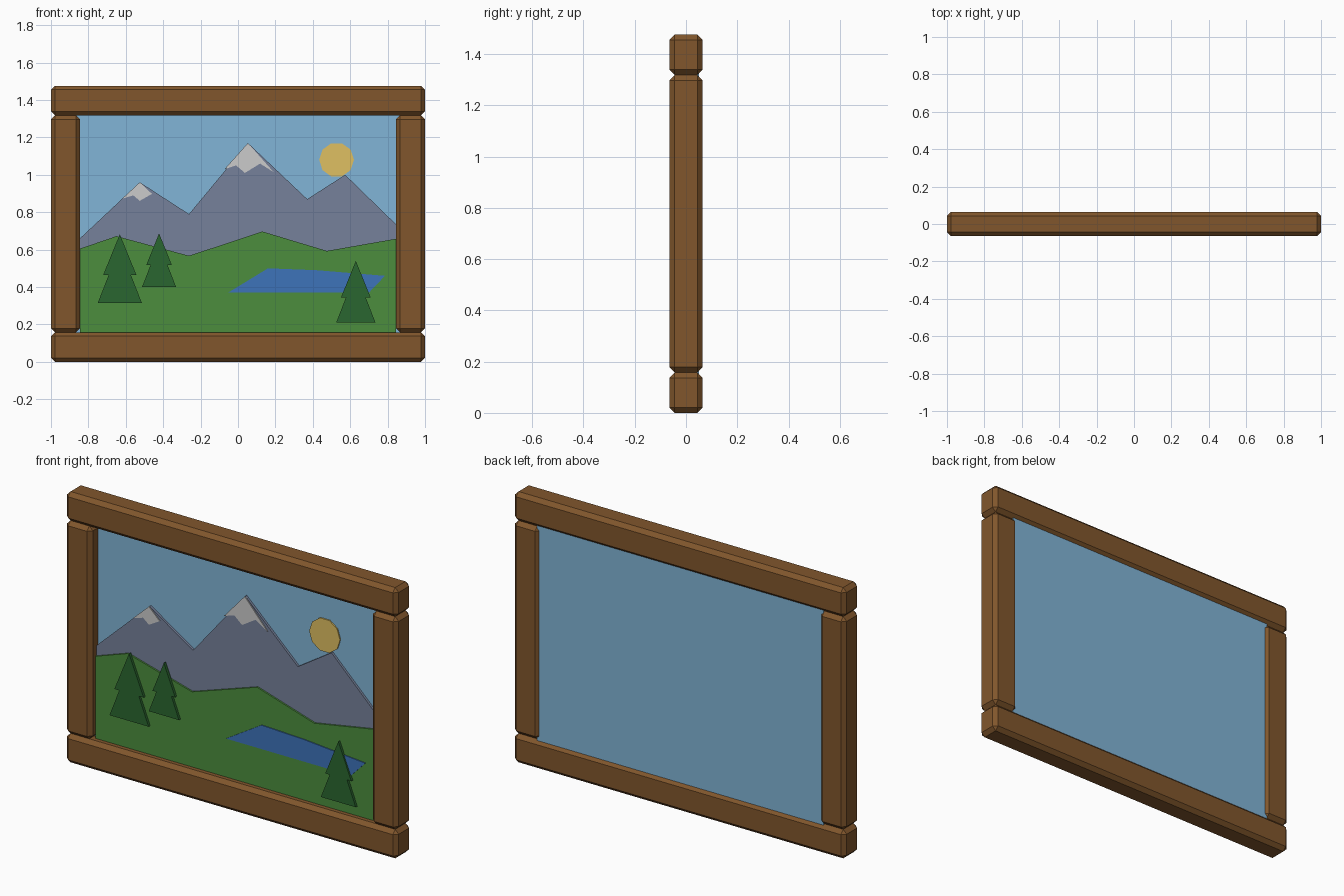
import bpy, bmesh, math

if "Cube" in bpy.data.objects:
    bpy.data.objects.remove(bpy.data.objects["Cube"])

def material(name, rgb):
    m = bpy.data.materials.new(name)
    # display colour to linear
    m.diffuse_color = (*[(c / 255) ** 2.2 for c in rgb], 1)
    m.use_nodes = True
    m.node_tree.nodes["Principled BSDF"].inputs["Base Color"].default_value = m.diffuse_color
    return m

wood = material("wood", (128, 87, 48))
sky = material("sky", (128, 179, 214))
sun = material("sun", (222, 190, 98))
rock = material("rock", (117, 128, 153))
snow = material("snow", (214, 214, 212))
grass = material("grass", (77, 140, 64))
water = material("water", (64, 115, 184))
pine = material("pine", (46, 102, 51))

def finish(name, bm, mat):
    bmesh.ops.recalc_face_normals(bm, faces=bm.faces)
    me = bpy.data.meshes.new(name)
    bm.to_mesh(me)
    bm.free()
    me.materials.append(mat)
    ob = bpy.data.objects.new(name, me)
    bpy.context.collection.objects.link(ob)
    return ob

def beam(name, x0, x1, y0, y1, z0, z1, mat, chamfer=0.0):
    bm = bmesh.new()
    bmesh.ops.create_cube(bm, size=1)
    for v in bm.verts:
        v.co = ((x0 + x1) / 2 + v.co.x * (x1 - x0),
                (y0 + y1) / 2 + v.co.y * (y1 - y0),
                (z0 + z1) / 2 + v.co.z * (z1 - z0))
    if chamfer:
        bmesh.ops.bevel(bm, geom=bm.edges[:], offset=chamfer, segments=1, affect='EDGES')
    return finish(name, bm, mat)

def cutout(name, pts, front, back, mat):
    """Flat x-z outline extruded from front to back."""
    bm = bmesh.new()
    face = bm.faces.new([bm.verts.new((x, front, z)) for x, z in pts])
    ext = bmesh.ops.extrude_face_region(bm, geom=[face], use_keep_orig=True)
    for v in ext["geom"]:
        if isinstance(v, bmesh.types.BMVert):
            v.co.y = back
    bmesh.ops.triangulate(bm, faces=[f for f in bm.faces if len(f.verts) > 4])
    return finish(name, bm, mat)

# Chamfered wooden frame
D, C = 0.065, 0.021
beam("bottom_rail", -1, 1, -D, D, 0, 0.158, wood, C)
beam("top_rail", -1, 1, -D, D, 1.318, 1.476, wood, C)
for side, s in (("left", -1), ("right", 1)):
    xs = sorted((s, s * 0.845))
    beam(side + "_post", *xs, -D, D, 0.158, 1.318, wood, C)

# Sky backing panel
beam("sky_panel", -0.865, 0.865, 0.0, 0.05, 0.14, 1.336, sky)

# Sun
cutout("sun", [(0.527 + 0.093 * math.cos(i * math.tau / 10),
                1.08 + 0.093 * math.sin(i * math.tau / 10)) for i in range(10)],
       -0.007, 0.002, sun)

# Mountains with snow caps
W = 0.845
cutout("mountains", [(-W, 0.4), (-W, 0.66), (-0.525, 0.96), (-0.262, 0.79), (0.053, 1.17),
                     (0.37, 0.87), (0.573, 1.0), (W, 0.735), (W, 0.4)], -0.013, 0.002, rock)
cutout("small_snow_cap", [(-0.525, 0.96), (-0.62, 0.872), (-0.56, 0.89), (-0.525, 0.861),
                          (-0.46, 0.898)], -0.018, -0.011, snow)
cutout("large_snow_cap", [(0.053, 1.17), (-0.072, 1.03), (-0.01, 1.05), (0.037, 1.01),
                          (0.118, 1.06), (0.19, 1.015)], -0.018, -0.011, snow)

# Meadow hills and lake
cutout("hills", [(-W, 0.155), (-W, 0.605), (-0.65, 0.672), (-0.262, 0.567), (0.13, 0.697),
                 (0.475, 0.593), (W, 0.658), (W, 0.155)], -0.022, 0.002, grass)
cutout("lake", [(-0.053, 0.37), (0.16, 0.50), (0.42, 0.49), (0.786, 0.46), (0.70, 0.37)],
       -0.027, -0.02, water)

# Two-tier pine trees: centre, base z, tip z, base half width
for i, (cx, z0, z1, w) in enumerate(((-0.632, 0.315, 0.682, 0.118),
                                     (-0.422, 0.40, 0.687, 0.091),
                                     (0.63, 0.21, 0.54, 0.105))):
    zm = z0 + 0.41 * (z1 - z0)
    half = [(w, z0), (w * 0.5, zm), (w * 0.75, zm)]
    pts = [(cx + x, z) for x, z in half] + [(cx, z1)] + [(cx - x, z) for x, z in half[::-1]]
    cutout(f"pine_tree_{i + 1}", pts, -0.036, -0.02, pine)
